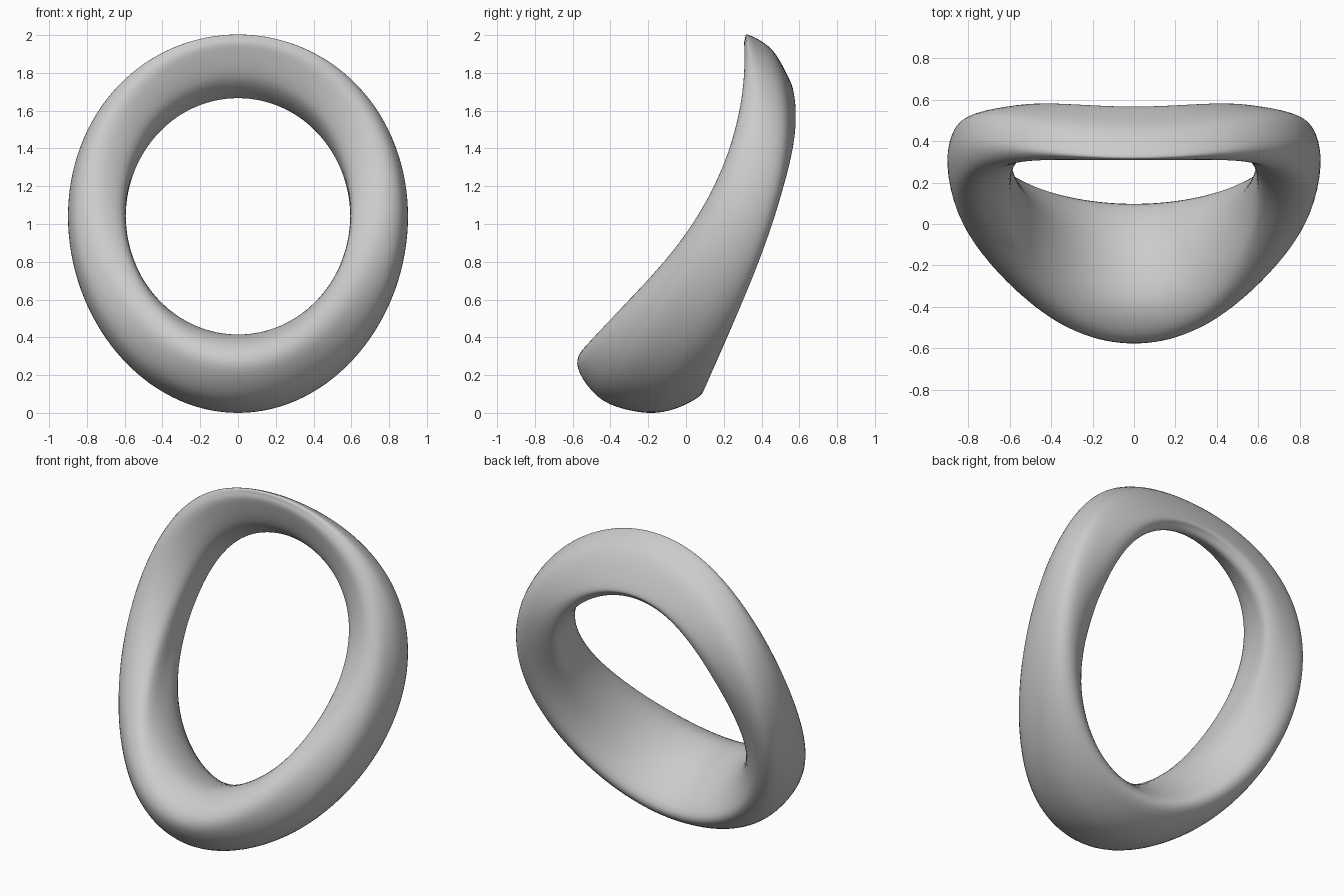
import bpy, bmesh, math
from mathutils import Vector

if "Cube" in bpy.data.objects:
    bpy.data.objects.remove(bpy.data.objects["Cube"], do_unlink=True)

# Cross-sections as (w, y): w runs from the hole edge (0) to the outer edge (1).
# Order: front, front outer, outer, back outer, back, back inner, inner, front inner
BOTTOM = [(.43, -.572), (.84, -.44), (1, -.2), (.89, .0), (.64, .095), (.2, -.1), (0, -.35), (.14, -.525)]
SIDE = [(.47, .06), (.86, .125), (1, .3), (.87, .445), (.47, .465), (.06, .4), (0, .27), (.06, .115)]
TOP = [(.77, .314), (.94, .312), (1, .335), (.75, .46), (.2, .56), (.06, .55), (0, .5), (.29, .375)]
AROUND, PER_SPAN = 128, 6


def smooth_loop(pts):
    """Closed Catmull-Rom curve through the points."""
    n, out = len(pts), []
    for i in range(n):
        a, b, c, d = (pts[(i + k) % n] for k in (-1, 0, 1, 2))
        for j in range(PER_SPAN):
            u = j / PER_SPAN
            out.append(b + (c - a) * (u / 2) + (a * 2 - b * 5 + c * 4 - d) * (u * u / 2)
                       + (b * 3 - a - c * 3 + d) * (u ** 3 / 2))
    return out


def section(s):
    """Blend the three sections by height s, from -1 (bottom) to 1 (top)."""
    kb, ks, kt = s * (s - 1) / 2, 1 - s * s, s * (s + 1) / 2
    shift = Vector((0, .05 * s * (1 - s * s)))
    return smooth_loop([Vector(b) * kb + Vector(m) * ks + Vector(t) * kt + shift
                        for b, m, t in zip(BOTTOM, SIDE, TOP)])


# Sweep the changing section around the ring
bm = bmesh.new()
rings = []
for i in range(AROUND):
    angle = math.tau * i / AROUND
    c, s = math.cos(angle), math.sin(angle)
    inner = Vector((.595 * c, 0, 1.0425 + .6275 * s))
    outer = Vector((.9 * c, 0, 1 + s + .04 * c * c))
    rings.append([bm.verts.new(inner.lerp(outer, p.x) + Vector((0, p.y, 0))) for p in section(s)])
for i, ring in enumerate(rings):
    following = rings[(i + 1) % AROUND]
    for j in range(len(ring)):
        k = (j + 1) % len(ring)
        bm.faces.new((ring[j], ring[k], following[k], following[j]))
bmesh.ops.recalc_face_normals(bm, faces=bm.faces)
for face in bm.faces:
    face.smooth = True

mesh = bpy.data.meshes.new("curved_ring")
bm.to_mesh(mesh)
bm.free()
ring_object = bpy.data.objects.new("curved_ring", mesh)
bpy.context.collection.objects.link(ring_object)

# Plain grey finish
grey = bpy.data.materials.new("light_grey")
grey.use_nodes = True
colour = (.6, .6, .6, 1)
grey.diffuse_color = colour
grey.node_tree.nodes["Principled BSDF"].inputs["Base Color"].default_value = colour
mesh.materials.append(grey)
